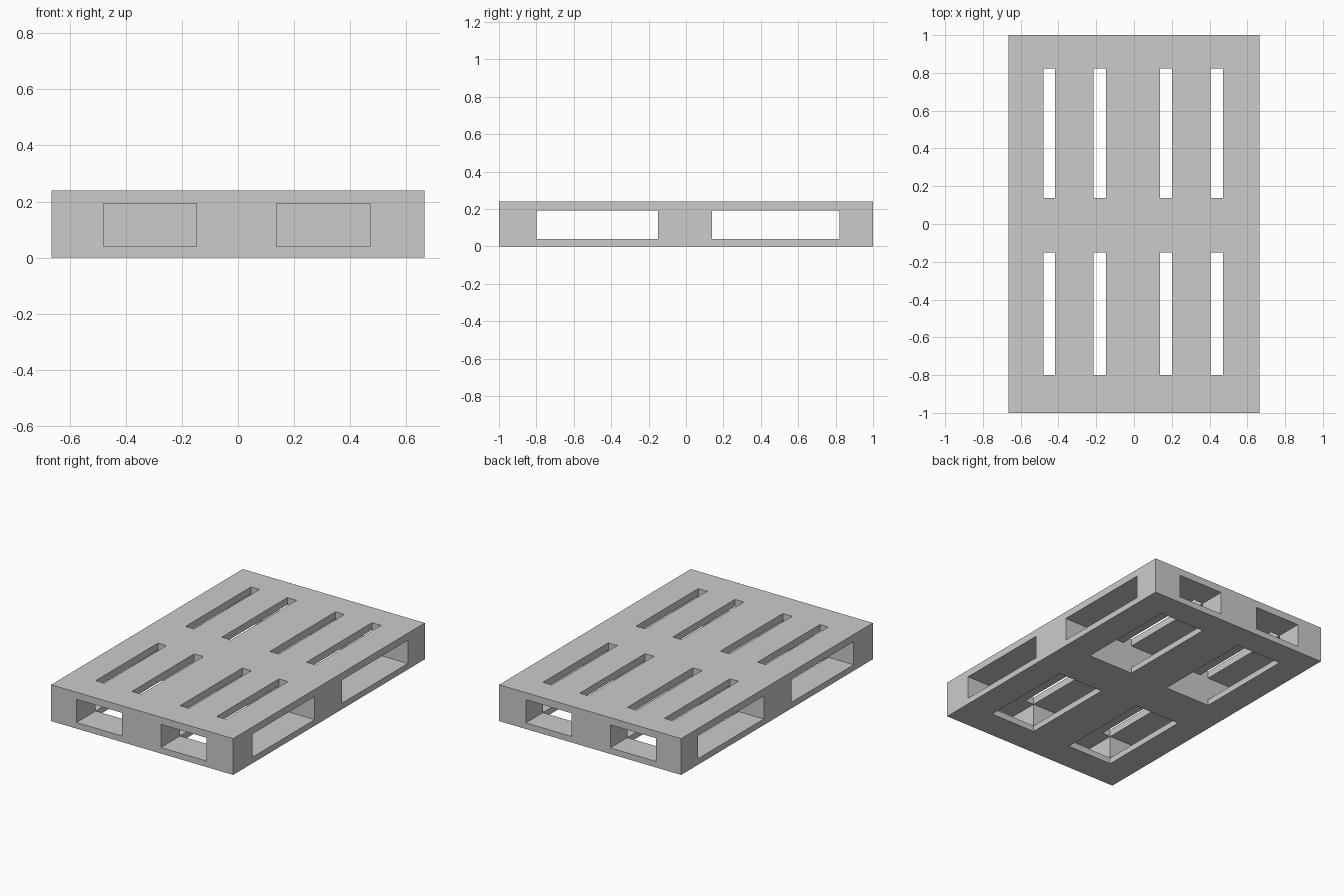
import bpy, bmesh

if "Cube" in bpy.data.objects:
    bpy.data.objects.remove(bpy.data.objects["Cube"])

# Cut lines of the moulded pallet: board edges in x, bay edges in y, layers in z
XS = [-0.665, -0.48, -0.418, -0.215, -0.147, 0.137, 0.202, 0.404, 0.47, 0.665]
YS = [-1.0, -0.80, -0.15, 0.138, 0.822, 1.0]
ZS = [0.0, 0.04, 0.193, 0.24]
LANES = {1, 2, 3, 5, 6, 7}    # fork lanes (x cells)
SLOTS = {1, 3, 5, 7}          # deck slots (x cells)
BAYS = {1, 3}                 # open bays (y cells)


def solid(i, j, k):
    if not (0 <= i < len(XS) - 1 and 0 <= j < len(YS) - 1 and 0 <= k < len(ZS) - 1):
        return False
    if k == 0:                               # base with four windows
        return not (j in BAYS and i in LANES)
    if k == 2:                               # deck with eight slots
        return not (j in BAYS and i in SLOTS)
    if j in BAYS:                            # side fork channels, open right through
        return False
    return j == 2 or i not in LANES          # solid middle beam, pierced end walls


bm = bmesh.new()
corners = {}


def vert(idx):
    if idx not in corners:
        corners[idx] = bm.verts.new((XS[idx[0]], YS[idx[1]], ZS[idx[2]]))
    return corners[idx]


# Skin every solid cell side that borders open space
for i in range(len(XS) - 1):
    for j in range(len(YS) - 1):
        for k in range(len(ZS) - 1):
            if not solid(i, j, k):
                continue
            for axis in range(3):
                u, v = (axis + 1) % 3, (axis + 2) % 3
                for side in (0, 1):
                    n = [i, j, k]
                    n[axis] += 1 if side else -1
                    if solid(*n):
                        continue
                    ring = []
                    for du, dv in ((0, 0), (1, 0), (1, 1), (0, 1)):
                        c = [i, j, k]
                        c[axis] += side
                        c[u] += du
                        c[v] += dv
                        ring.append(vert(tuple(c)))
                    bm.faces.new(ring if side else ring[::-1])

mesh = bpy.data.meshes.new("pallet_body")
bm.to_mesh(mesh)
bm.free()
bpy.context.collection.objects.link(bpy.data.objects.new("pallet_body", mesh))
